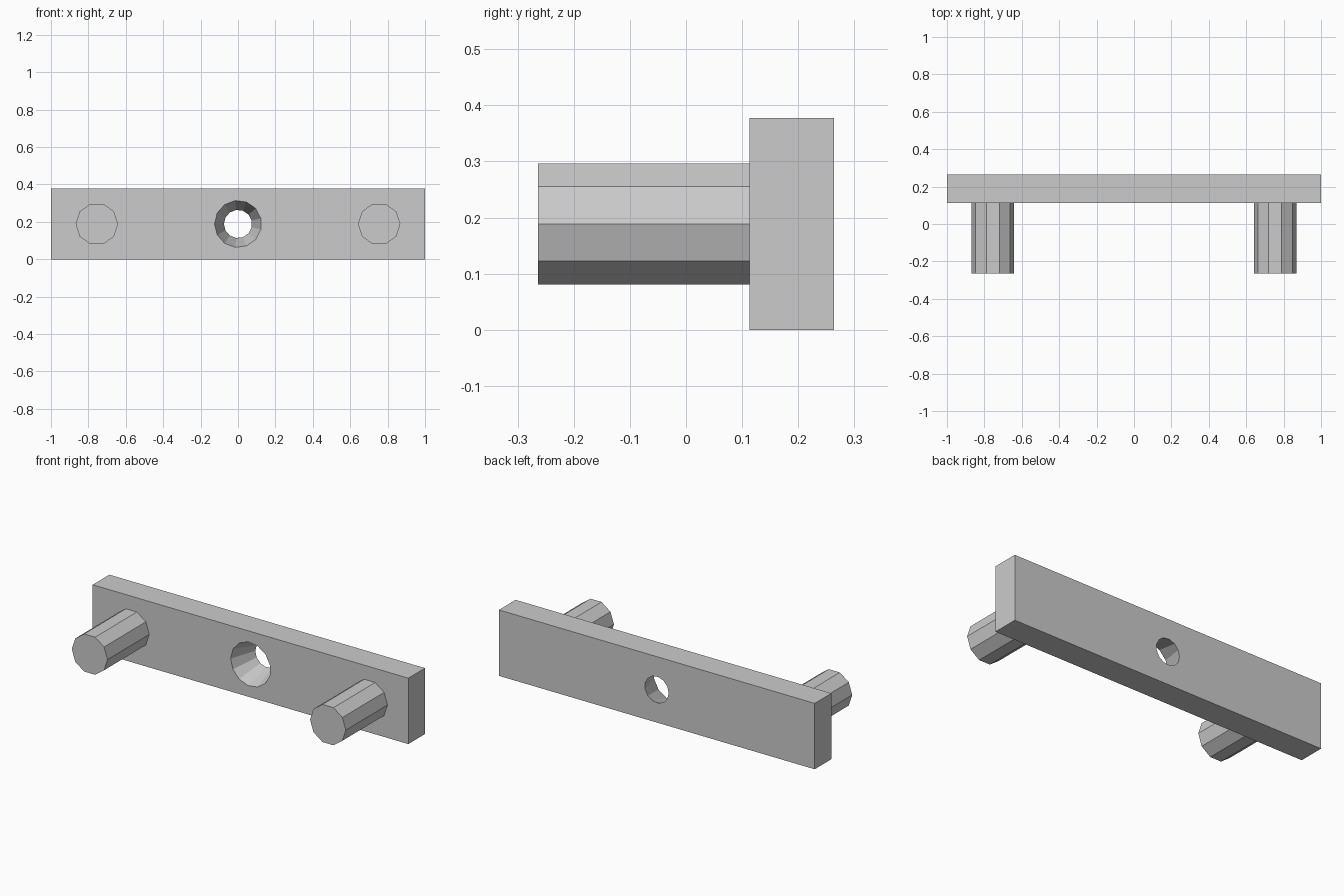
import bpy
from math import pi
from mathutils import Matrix

if "Cube" in bpy.data.objects:
    bpy.data.objects.remove(bpy.data.objects["Cube"], do_unlink=True)

U = 2 / 53                    # modelling unit: the plate is 53 units long
LENGTH, HEIGHT, THICK = 53 * U, 10 * U, 4 * U
PEG_LEN = 10 * U
BACK = (THICK + PEG_LEN) / 2
FRONT = BACK - THICK          # front face of the plate
MID_Z = HEIGHT / 2

grey = bpy.data.materials.new("plain grey")
grey.use_nodes = True
colour = (0.6, 0.6, 0.6, 1)
grey.diffuse_color = colour
grey.node_tree.nodes["Principled BSDF"].inputs["Base Color"].default_value = colour


def cone_along_y(name, sides, r_front, r_back, y_front, y_back, x=0, first_corner=0):
    """Prism or cone lying along y, with a corner at the given angle from +x."""
    bpy.ops.mesh.primitive_cone_add(vertices=sides, radius1=r_front, radius2=r_back,
                                    depth=y_back - y_front)
    obj = bpy.context.object
    obj.name = name
    # the primitive starts its corners at +y, so turn them to +x, then lay it down
    spin = Matrix.Rotation(first_corner - pi / 2, 4, "Z")
    obj.data.transform(Matrix.Rotation(-pi / 2, 4, "X") @ spin)
    obj.location = (x, (y_front + y_back) / 2, MID_Z)
    obj.data.materials.append(grey)
    return obj


# Flat back plate
bpy.ops.mesh.primitive_cube_add(size=1, location=(0, FRONT + THICK / 2, MID_Z))
plate = bpy.context.object
plate.name = "back_plate"
plate.scale = (LENGTH, THICK, HEIGHT)
bpy.ops.object.transform_apply(location=False, rotation=False, scale=True)
plate.data.materials.append(grey)

# Tapered screw hole, narrowing towards the back
slope = U / 3 / U
over = 2 * U
cutter = cone_along_y("screw_hole_cutter", 13,
                      2 * U + slope * (THICK + over), 2 * U - slope * U,
                      FRONT - over, BACK + U, first_corner=pi)
cutter.hide_render = True
cutter.display_type = "WIRE"
cut = plate.modifiers.new("screw hole", "BOOLEAN")
cut.operation = "DIFFERENCE"
cut.solver = "EXACT"
cut.object = cutter
bpy.context.view_layer.objects.active = plate
bpy.ops.object.modifier_apply(modifier=cut.name)
bpy.data.objects.remove(cutter, do_unlink=True)

# Two ten-sided pegs
for side, name in ((1, "left_peg"), (-1, "right_peg")):
    cone_along_y(name, 10, 3 * U, 3 * U, -BACK, FRONT, x=side * 20 * U)
